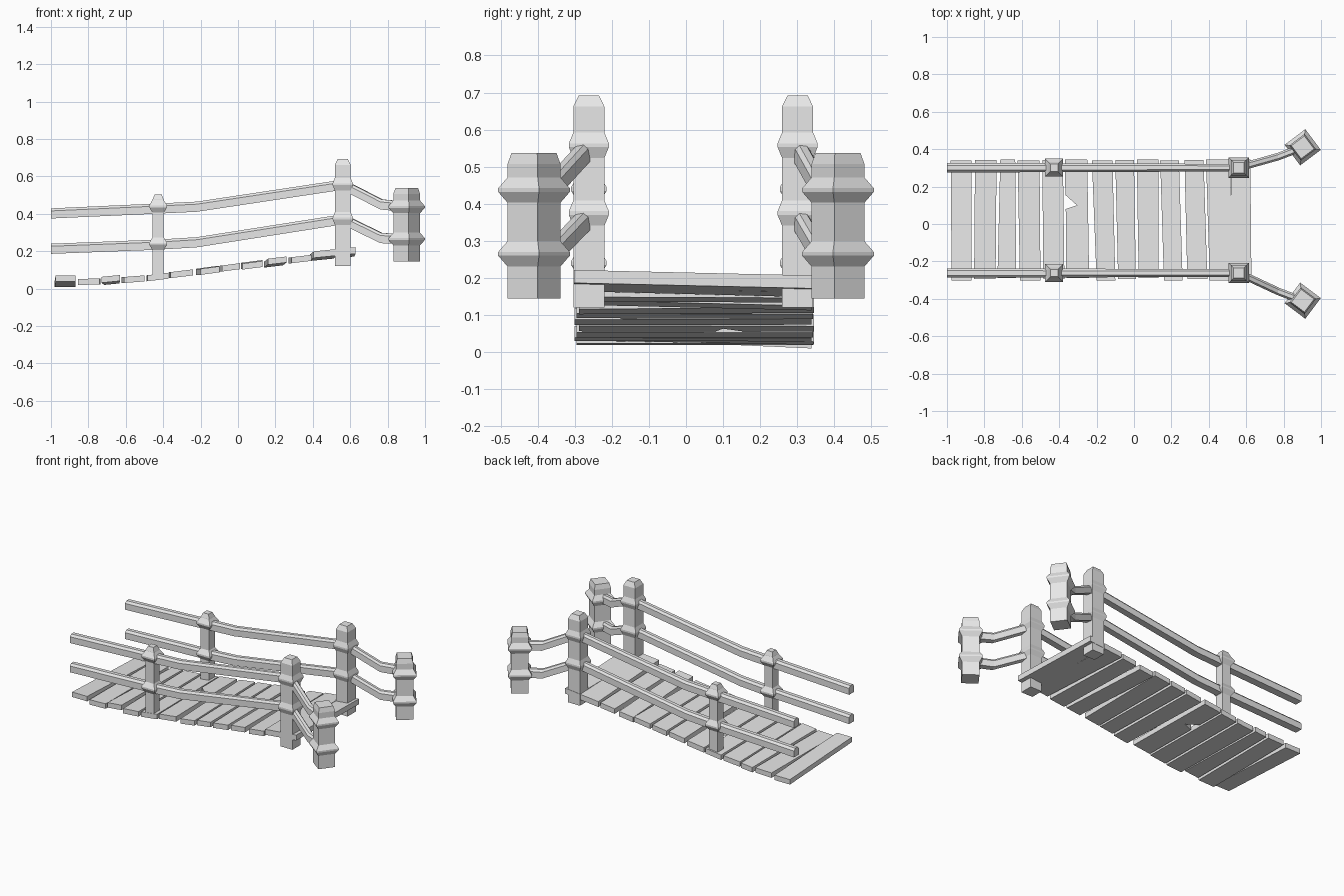
import bpy, bmesh
from math import radians, sin, cos
from mathutils import Vector

cube = bpy.data.objects.get("Cube")
if cube:
    bpy.data.objects.remove(cube, do_unlink=True)

wood = bpy.data.materials.new("grey_wood")
wood.use_nodes = True
wood.diffuse_color = (0.8, 0.8, 0.8, 1)
wood.node_tree.nodes["Principled BSDF"].inputs["Base Color"].default_value = (0.8, 0.8, 0.8, 1)


def loft(name, rings):
    """Join equal rings of points into a closed, flat-shaded solid."""
    bm = bmesh.new()
    loops = [[bm.verts.new(p) for p in ring] for ring in rings]
    n = len(loops[0])
    for a, b in zip(loops, loops[1:]):
        for i in range(n):
            j = (i + 1) % n
            bm.faces.new((a[i], a[j], b[j], b[i]))
    bm.faces.new(loops[0][::-1])
    bm.faces.new(loops[-1])
    bmesh.ops.recalc_face_normals(bm, faces=bm.faces)
    mesh = bpy.data.meshes.new(name)
    bm.to_mesh(mesh)
    bm.free()
    mesh.materials.append(wood)
    obj = bpy.data.objects.new(name, mesh)
    bpy.context.collection.objects.link(obj)
    return obj


def post(name, x, y, half, wide, bottom, top, collars, turn=0, cap=0.03, tip=0.65):
    """Square post with pointed collars and a tapered top."""
    profile = [(bottom, half)]
    for c in collars:
        profile += [(c - 0.034, half), (c - 0.005, wide), (c + 0.005, wide), (c + 0.034, half)]
    profile += [(top - cap, half), (top, half * tip)]
    a = radians(turn)
    rings = []
    for z, r in profile:
        rings.append([(x + r * (u * cos(a) - v * sin(a)), y + r * (u * sin(a) + v * cos(a)), z)
                      for u, v in ((-1, -1), (1, -1), (1, 1), (-1, 1))])
    loft(name, rings)


def rail(name, path):
    """Chamfered beam along points of x, y, z and half width."""
    section = ((-1, -1), (1, -1), (1, 0.5), (0.5, 1), (-0.5, 1), (-1, 0.5))
    rings = []
    for i, (x, y, z, r) in enumerate(path):
        p, q = path[max(i - 1, 0)], path[min(i + 1, len(path) - 1)]
        d = Vector((q[0] - p[0], q[1] - p[1])).normalized()
        rings.append([(x - d.y * u * r, y + d.x * u * r, z + v * 0.027) for u, v in section])
    loft(name, rings)


# Railings on both sides
for label, side, y in (("right", -1, -0.262), ("left", 1, 0.301)):
    end_y = side * 0.41
    post(label + "_tall_post", 0.56, y, 0.042, 0.054, 0.12, 0.692, (0.375, 0.558))
    post(label + "_middle_post", -0.427, y, 0.03, 0.048, 0.062, 0.502, (0.24, 0.44), cap=0.026)
    post(label + "_end_post", 0.902, end_y, 0.051, 0.069, 0.145, 0.537, (0.265, 0.437),
         turn=side * 37, tip=0.85)
    for level, heights in (("lower", (0.213, 0.235, 0.248, 0.372, 0.27, 0.265)),
                           ("upper", (0.402, 0.428, 0.438, 0.557, 0.45, 0.438))):
        h = heights
        rail(label + "_" + level + "_rail",
             [(-1, y, h[0], 0.025), (-0.43, y, h[1], 0.024),
              (-0.22, y, h[2], 0.023), (0.57, y, h[3], 0.02)])
        rail(label + "_" + level + "_end_rail",
             [(0.56, y, h[3], 0.02), (0.77, side * 0.36, h[4], 0.02),
              (0.9, end_y, h[5], 0.02)])


def plank(name, front, back, z, pitch, roll, thick=0.032, ends=(-0.295, 0.345), left=(), back_cut=()):
    """Board from its x range at the front and back, with optional notches."""
    outline = [(front[0], ends[0]), (front[1], ends[0]), (back[1], ends[1]),
               *back_cut, (back[0], ends[1]), *left]
    mid = (front[0] + front[1] + back[0] + back[1]) / 4

    def level(dz):
        return [(x, y, z + dz + (x - mid) * pitch + (y - 0.025) * roll) for x, y in outline]
    loft(name, [level(-thick / 2), level(thick / 2)])


# Deck planks: front x range, back x range, height, pitch, roll
planks = [
    ((-0.975, -0.868), (-0.98, -0.87), 0.04, 0.0, -0.045),
    ((-0.855, -0.74), (-0.85, -0.735), 0.037, 0.03, 0.0),
    ((-0.73, -0.63), (-0.715, -0.635), 0.046, 0.1, -0.02),
    ((-0.61, -0.5), (-0.622, -0.505), 0.05, 0.08, 0.0),
    ((-0.485, -0.372), (-0.49, -0.38), 0.062, 0.12, 0.0),
    ((-0.362, -0.24), (-0.37, -0.25), 0.079, 0.12, 0.0),
    ((-0.2, -0.1), (-0.225, -0.115), 0.097, 0.14, 0.006),
    ((-0.085, 0.01), (-0.1, 0.0), 0.113, 0.13, 0.0),
    ((0.025, 0.13), (0.015, 0.13), 0.127, 0.13, 0.008),
    ((0.16, 0.26), (0.14, 0.24), 0.142, 0.12, -0.02),
    ((0.285, 0.392), (0.27, 0.372), 0.157, 0.12, 0.0),
]
chip = ((-0.367, 0.155), (-0.305, 0.1), (-0.365, 0.08))
for i, data in enumerate(planks):
    jog = 0.006 * (i % 3 - 1)
    plank("plank_%02d" % (i + 1), *data, ends=(-0.295 + jog, 0.342 + jog / 2),
          left=chip if i == 5 else ())

# Wide top plank with a long crack
plank("wide_end_plank", (0.405, 0.628), (0.385, 0.622), 0.185, 0.1, -0.022, thick=0.035,
      ends=(-0.302, 0.345), back_cut=((0.521, 0.345), (0.516, 0.09), (0.514, 0.345)))
